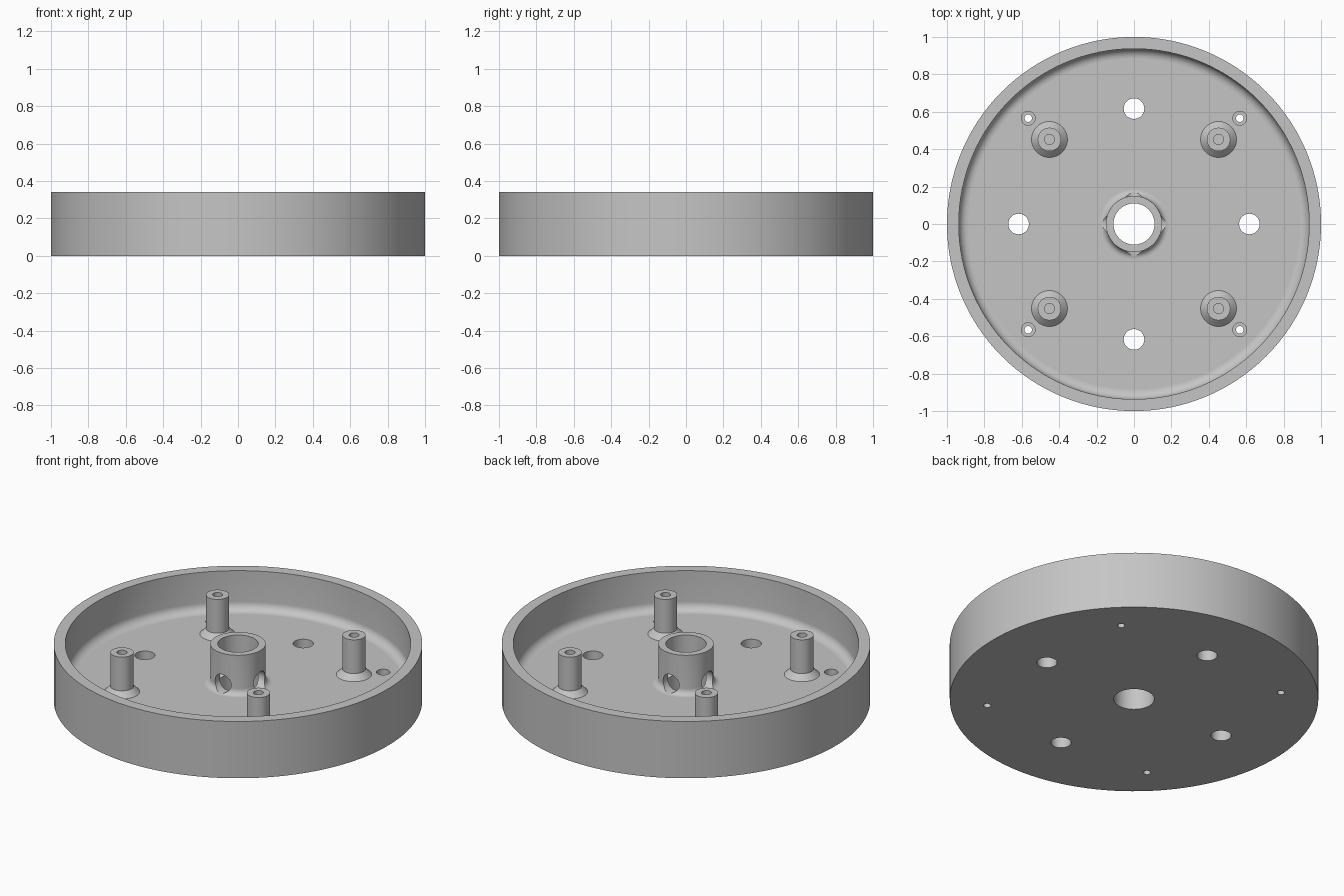
import bpy
import bmesh
from math import pi, sin, cos, radians
from mathutils import Matrix, Vector

if "Cube" in bpy.data.objects:
    bpy.data.objects.remove(bpy.data.objects["Cube"])

HEIGHT, FLOOR = 0.34, 0.105
RIM_IN, WALL_FILLET = 0.937, 0.05
BORE, HUB, HUB_FILLET = 0.11, 0.15, 0.035

grey = bpy.data.materials.new("plain grey")
grey.use_nodes = True
colour = (0.56, 0.56, 0.56, 1)
grey.diffuse_color = colour
grey.node_tree.nodes["Principled BSDF"].inputs["Base Color"].default_value = colour


def lathe(bm, profile, centre=(0, 0), steps=64, closed=False):
    """Revolve (radius, z) points about a vertical axis."""
    part = bmesh.new()
    verts = [part.verts.new((r, 0, z)) for r, z in profile]
    pairs = list(zip(verts, verts[1:]))
    if closed:
        pairs.append((verts[-1], verts[0]))
    edges = [part.edges.new(p) for p in pairs]
    bmesh.ops.spin(part, geom=verts + edges, cent=(0, 0, 0), axis=(0, 0, 1),
                   angle=2 * pi, steps=steps, use_merge=True)
    bmesh.ops.remove_doubles(part, verts=part.verts[:], dist=1e-5)
    bmesh.ops.recalc_face_normals(part, faces=part.faces[:])
    bmesh.ops.translate(part, verts=part.verts[:], vec=(*centre, 0))
    mesh = bpy.data.meshes.new("temporary")
    part.to_mesh(mesh)
    part.free()
    bm.from_mesh(mesh)
    bpy.data.meshes.remove(mesh)


def make_object(name, bm):
    mesh = bpy.data.meshes.new(name)
    bm.to_mesh(mesh)
    bm.free()
    obj = bpy.data.objects.new(name, mesh)
    bpy.context.collection.objects.link(obj)
    mesh.materials.append(grey)
    return obj


def activate(obj):
    bpy.ops.object.select_all(action='DESELECT')
    obj.select_set(True)
    bpy.context.view_layer.objects.active = obj


def smooth(obj):
    activate(obj)
    bpy.ops.object.shade_smooth_by_angle(angle=radians(30))
    for face in obj.data.polygons:
        if abs(face.normal.z) > 0.999:
            face.use_smooth = False


def fillet(r, radius, start, end, steps=8):
    """Arc points resting on the floor, centred at the given radius."""
    return [(r + radius * cos(a), FLOOR + radius + radius * sin(a))
            for a in (start + (end - start) * i / steps for i in range(steps + 1))]


# Dish and hub in one turned profile
profile = [(BORE, 0), (1, 0), (1, HEIGHT), (RIM_IN, HEIGHT)]
profile += fillet(RIM_IN - WALL_FILLET, WALL_FILLET, 0, -pi / 2)
profile += fillet(HUB + HUB_FILLET, HUB_FILLET, -pi / 2, -pi)
profile += [(HUB, HEIGHT), (BORE, HEIGHT)]
bm = bmesh.new()
lathe(bm, profile, steps=128, closed=True)
dish = make_object("dish_with_hub", bm)

# Cutters: floor holes, counterbored screw holes and radial hub holes
bm = bmesh.new()
hole = [(0, -0.1), (0.055, -0.1), (0.055, 0.2), (0, 0.2)]
screw = [(0, -0.1), (0.02, -0.1), (0.02, 0.06), (0.037, 0.06), (0.037, 0.2), (0, 0.2)]
for i in range(4):
    angle = i * pi / 2
    lathe(bm, hole, (0.617 * cos(angle), 0.617 * sin(angle)), 48)
    diagonal = angle + pi / 4
    lathe(bm, screw, (0.8 * cos(diagonal), 0.8 * sin(diagonal)), 32)
    place = (Matrix.Rotation(angle, 4, 'Z')
             @ Matrix.Translation(Vector((0.18, 0, 0.16)))
             @ Matrix.Rotation(pi / 2, 4, 'Y'))
    bmesh.ops.create_cone(bm, cap_ends=True, segments=40, radius1=0.053,
                          radius2=0.053, depth=0.24, matrix=place)
cutter = make_object("hole_cutter", bm)
cutter.hide_render = True

activate(dish)
cut = dish.modifiers.new("holes", 'BOOLEAN')
cut.operation = 'DIFFERENCE'
cut.solver = 'EXACT'
cut.object = cutter
bpy.ops.object.modifier_apply(modifier=cut.name)
bpy.data.objects.remove(cutter)
smooth(dish)

# Standoff posts with flared feet and blind screw holes
post = [(0.096, FLOOR), (0.063, FLOOR + 0.033), (0.063, HEIGHT),
        (0.027, HEIGHT), (0.027, 0.17), (0, 0.17)]
for side, x in (("left", 0.452), ("right", -0.452)):
    for end, y in (("front", -0.452), ("back", 0.452)):
        bm = bmesh.new()
        lathe(bm, post, (x, y), 48)
        smooth(make_object(f"{end}_{side}_post", bm))
